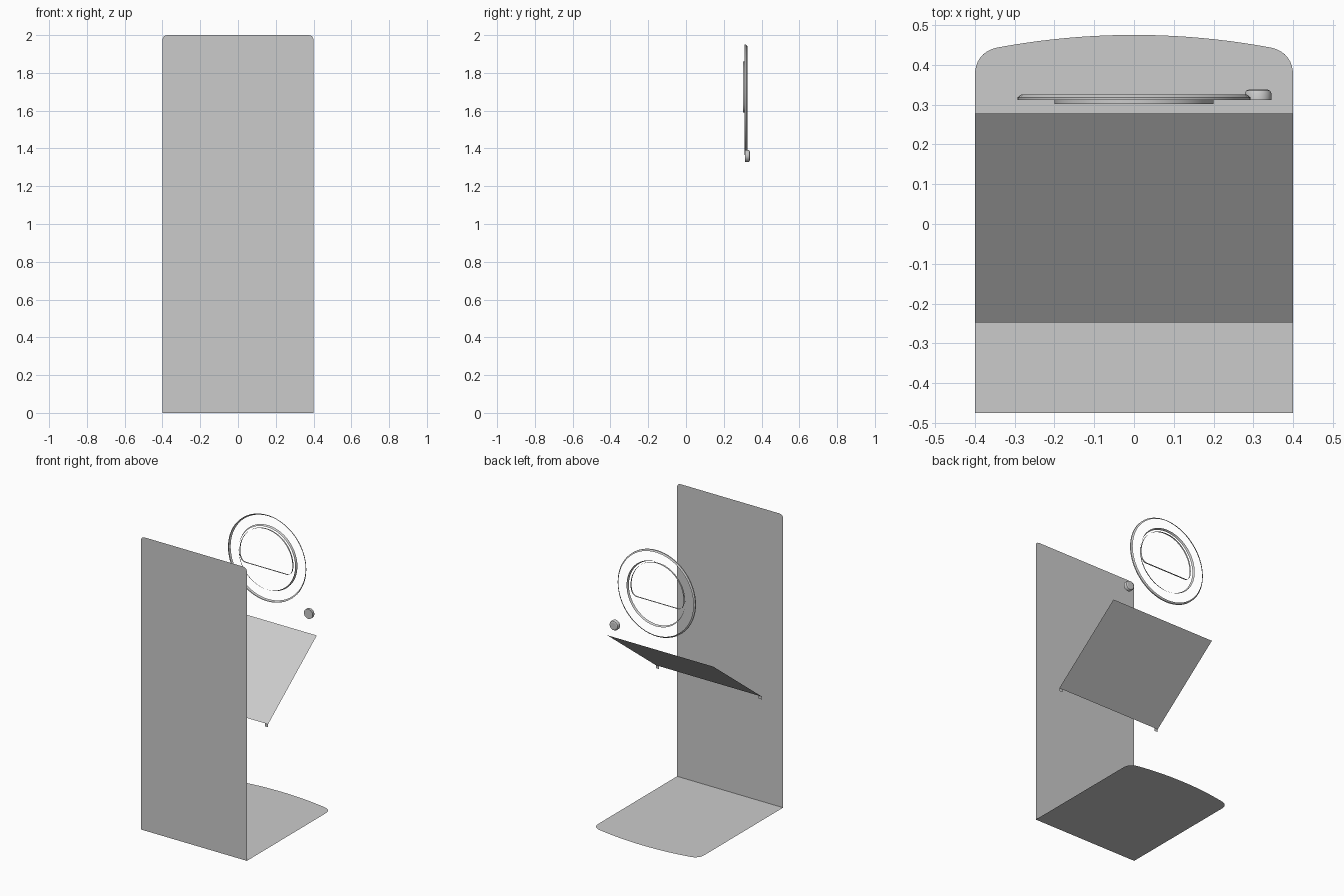
import bpy
import bmesh
import math

if "Cube" in bpy.data.objects:
    bpy.data.objects.remove(bpy.data.objects["Cube"])


def make(name, verts, faces, smooth=False):
    me = bpy.data.meshes.new(name)
    me.from_pydata(verts, [], faces)
    me.update()
    ob = bpy.data.objects.new(name, me)
    bpy.context.collection.objects.link(ob)
    if smooth:
        bpy.ops.object.select_all(action='DESELECT')
        ob.select_set(True)
        bpy.context.view_layer.objects.active = ob
        bpy.ops.object.shade_smooth_by_angle(angle=math.radians(30))
    return ob


def quad_curve(a, c, b, n=8):
    """Points on a quadratic curve from a to b pulled towards c."""
    out = []
    for i in range(n + 1):
        t = i / n
        out.append(tuple((1 - t) ** 2 * a[k] + 2 * t * (1 - t) * c[k] + t * t * b[k] for k in (0, 1)))
    return out


def mirrored(half):
    """Close an outline given its right half, listed bottom to top."""
    return half + [(-x, v) for x, v in reversed(half) if x > 1e-6]


def loft(name, loops, caps=False):
    """Join equal-length closed loops with walls."""
    n = len(loops[0])
    verts = [v for lp in loops for v in lp]
    faces = [(k * n + i, k * n + (i + 1) % n, (k + 1) * n + (i + 1) % n, (k + 1) * n + i)
             for k in range(len(loops) - 1) for i in range(n)]
    if caps:
        faces += [tuple(range(n)), tuple(reversed(range((len(loops) - 1) * n, len(loops) * n)))]
    return make(name, verts, faces, True)


def turned(name, cx, cz, profile, n=64, caps=False):
    """Sweep (radius, y) points round an axis along y."""
    loops = [[(cx + r * math.cos(2 * math.pi * i / n), y, cz + r * math.sin(2 * math.pi * i / n))
              for i in range(n)] for r, y in profile]
    return loft(name, loops, caps)


# Upright front panel with small rounded top corners
pts = mirrored([(0.4, 0.0)] + quad_curve((0.4, 1.97), (0.4, 2.0), (0.37, 2.0)))
make("front_panel", [(x, -0.475, z) for x, z in pts], [tuple(range(len(pts)))])

# Floor plate with rounded corners and a bowed back edge
half = [(0.4, -0.475)] + quad_curve((0.4, 0.37), (0.4, 0.43), (0.345, 0.443))
half += [(0.345 * (1 - i / 10), 0.475 - 0.032 * (1 - i / 10) ** 2) for i in range(1, 11)]
pts = mirrored(half)
make("floor_plate", [(x, y, 0) for x, y in pts], [tuple(range(len(pts)))])

# Sloping shelf
make("sloping_shelf", [(-0.4, -0.247, 0.845), (0.4, -0.247, 0.845),
                       (0.4, 0.278, 1.25), (-0.4, 0.278, 1.25)], [(0, 1, 2, 3)])

# Little tabs under the shelf's lower corners
for side, s in (("left", -1), ("right", 1)):
    make("shelf_tab_" + side, [(s * 0.4, -0.247, 0.845), (s * 0.4, -0.247, 0.825),
                               (s * 0.375, -0.247, 0.825), (s * 0.375, -0.247, 0.845)], [(0, 1, 2, 3)])

# Open ring: outer and inner rims
CZ = 1.657
turned("ring_outer_rim", 0, CZ, [(0.293, 0.311), (0.293, 0.318), (0.283, 0.325)])
turned("ring_inner_rim", 0, CZ, [(0.213, 0.312), (0.221, 0.325)])

# Flat-bottomed round window frame in front of the ring
half = quad_curve((0.155, 1.59), (0.187, 1.59), (0.198, 1.632))
half += [(0.2 * math.cos(math.radians(a)), 1.66 + 0.2 * math.sin(math.radians(a))) for a in range(0, 91, 6)]
pts = mirrored(half)
loft("window_frame", [[(x, y, z) for x, z in pts] for y in (0.301, 0.312)])

# Small round button beside the ring
turned("button", 0.312, 1.36, [(0.033, 0.312), (0.033, 0.329), (0.030, 0.335), (0.023, 0.338)], 32, True)
